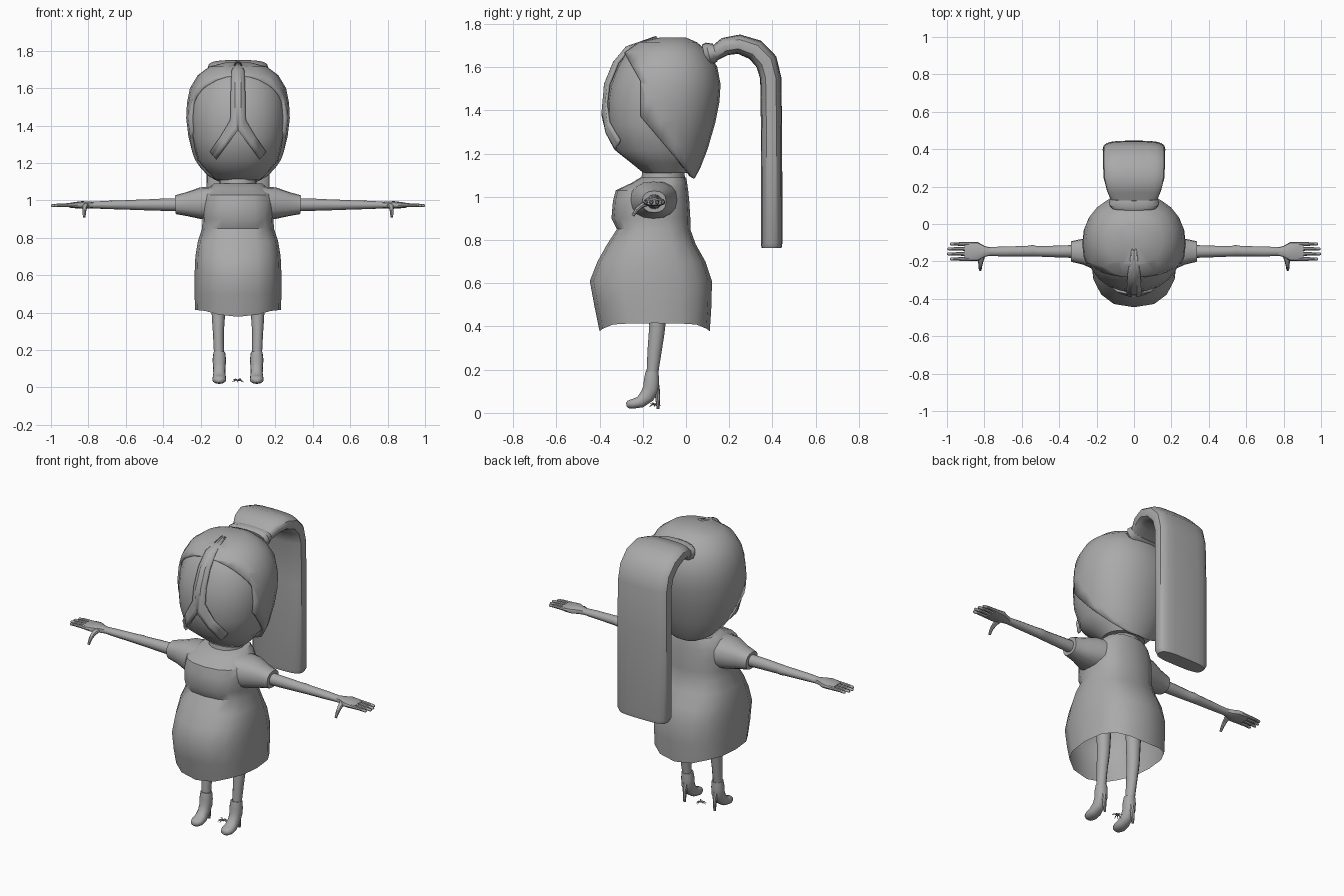
import bpy, bmesh, math, random
from mathutils import Vector as V

if "Cube" in bpy.data.objects:
    bpy.data.objects.remove(bpy.data.objects["Cube"])

grey = bpy.data.materials.new("plain_grey")
grey.diffuse_color = (0.4, 0.4, 0.4, 1)
grey.use_nodes = True
grey.node_tree.nodes["Principled BSDF"].inputs["Base Color"].default_value = grey.diffuse_color


def finish(name, bm, mirror=False, thick=0, offset=-1):
    bmesh.ops.recalc_face_normals(bm, faces=bm.faces)
    me = bpy.data.meshes.new(name)
    bm.to_mesh(me)
    bm.free()
    me.materials.append(grey)
    ob = bpy.data.objects.new(name, me)
    bpy.context.collection.objects.link(ob)
    if thick:
        m = ob.modifiers.new("thickness", 'SOLIDIFY')
        m.thickness, m.offset = thick, offset
    if mirror:
        ob.modifiers.new("mirror", 'MIRROR').use_clip = False
    return ob


def loft(rings, side=V((1, 0, 0)), up=None, n=2.0, seg=16, caps=(True, True)):
    """Skin superellipse rings (centre, half width, half depth) along a path."""
    bm = bmesh.new()
    pts = [V(r[0]) for r in rings]
    loops = []
    for i, (c, a, b) in enumerate(rings):
        t = pts[min(i + 1, len(pts) - 1)] - pts[max(i - 1, 0)]
        u = up or t.cross(side).normalized()
        loop = []
        for k in range(seg):
            w = 2 * math.pi * k / seg
            cx, sy = math.cos(w), math.sin(w)
            p = pts[i] + side * (a * math.copysign(abs(cx) ** (2 / n), cx)) \
                + u * (b * math.copysign(abs(sy) ** (2 / n), sy))
            loop.append(bm.verts.new(p))
        loops.append(loop)
    for l0, l1 in zip(loops, loops[1:]):
        for k in range(seg):
            j = (k + 1) % seg
            bm.faces.new((l0[k], l0[j], l1[j], l1[k]))
    if caps[0]:
        bm.faces.new(loops[0])
    if caps[1]:
        bm.faces.new(loops[-1])
    return bm


def stack(profile, **kw):
    """Horizontal rings from (z, front y, back y, half width)."""
    return loft([((0, (f + b) / 2, z), w, (b - f) / 2) for z, f, b, w in profile],
                up=V((0, 1, 0)), **kw)


Y = V((0, 1, 0))

# dress, open at the hem, with higher hem at the sides
bm = stack([(.39, -.40, .11, .23), (.50, -.425, .118, .232), (.61, -.445, .12, .232),
            (.70, -.41, .09, .228), (.78, -.365, .045, .215), (.85, -.32, .02, .192),
            (.90, -.345, .02, .19), (.98, -.338, .015, .195), (1.03, -.325, .01, .185),
            (1.065, -.25, .005, .16), (1.09, -.21, 0, .13)], n=2.5, caps=(False, True))
for v in bm.verts:
    if v.co.z < .395:
        v.co.z += .025 * abs(v.co.x) / .23 - .012 * (abs(v.co.y + .145) > .2)
finish("dress", bm)

# sleeves
finish("sleeve", loft([((.10, -.15, .985), .12, .09), ((.20, -.15, .985), .10, .085),
                       ((.27, -.148, .98), .07, .065), ((.335, -.147, .977), .055, .05)],
                      side=Y, n=2.4), True)

# neck
finish("neck", stack([(1.04, -.22, 0, .11), (1.09, -.205, -.005, .10),
                      (1.25, -.2, -.02, .10)]))

# arms
finish("arm", loft([((.28, -.147, .977), .036, .036), ((.42, -.147, .977), .031, .032),
                    ((.52, -.146, .976), .028, .028), ((.54, -.143, .976), .031, .028),
                    ((.57, -.145, .976), .028, .026), ((.70, -.147, .976), .026, .022),
                    ((.79, -.147, .975), .024, .017)], side=Y, seg=12), True)

# hands
finish("palm", loft([((.77, -.147, .975), .022, .017), ((.80, -.147, .976), .03, .019),
                     ((.835, -.147, .976), .05, .02), ((.87, -.147, .975), .052, .017),
                     ((.905, -.147, .974), .046, .012)], side=Y, n=2.6, seg=12), True)
for i, (y, tip) in enumerate([(-.107, .985), (-.133, .997), (-.16, 1.0), (-.187, .985)]):
    finish("finger_%d" % (i + 1), loft([((.88, y, .975), .011, .011), ((.95, y, .975), .009, .009),
                                        ((tip - .006, y, .972), .008, .008), ((tip, y, .972), .004, .004)],
                                       side=Y, seg=8), True)
finish("thumb", loft([((.815, -.175, .973), .018, .014), ((.82, -.205, .96), .013, .012),
                      ((.822, -.228, .94), .01, .01), ((.822, -.246, .912), .007, .007)],
                     seg=8), True)

# legs
finish("leg", loft([((.105, -.13, .62), .045, .045), ((.105, -.133, .40), .036, .037),
                    ((.105, -.137, .36), .034, .036), ((.105, -.145, .29), .029, .033),
                    ((.102, -.157, .17), .026, .026)], seg=12), True)

# high-heeled boots
finish("boot", loft([((.1, -.157, .19), .031, .031), ((.1, -.16, .15), .036, .036),
                     ((.1, -.162, .115), .034, .037), ((.1, -.18, .078), .032, .036),
                     ((.1, -.212, .05), .036, .028), ((.1, -.245, .042), .037, .023),
                     ((.1, -.268, .039), .026, .018), ((.1, -.276, .038), .012, .009)],
                    n=2.2, seg=14), True)
finish("boot_heel", loft([((.1, -.142, .125), .022, .02), ((.1, -.132, .085), .012, .012),
                          ((.1, -.129, .018), .007, .007)], seg=8), True)

# head: hair profile as (z, front y, back y, half width)
HEAD = [(1.085, -.20, .04, .14), (1.13, -.255, .065, .185), (1.22, -.33, .10, .235),
        (1.34, -.365, .135, .265), (1.44, -.367, .155, .277), (1.52, -.355, .16, .273),
        (1.60, -.325, .145, .257), (1.67, -.285, .105, .215), (1.715, -.22, .05, .155),
        (1.737, -.12, 0, .07)]
N = 2.15
face = [(z - .006 if z > 1.2 else z + .025, f + .003, b - .025, w - .02) for z, f, b, w in HEAD]
finish("face", stack(face, n=N, seg=24))

# hair shell, cut away in front of the side hairline
bm = stack(HEAD, n=N, seg=24, caps=(False, True))
cuts = [(V((0, -.21, 1.4)), V((0, -1, 0))),             # temple
        (V((0, -.225, 1.56)), V((0, -.11, -.062))),     # forehead
        (V((0, -.12, 1.265)), V((0, -.165, -.14)))]     # jaw
for co, no in cuts:
    bmesh.ops.bisect_plane(bm, geom=bm.verts[:] + bm.edges[:] + bm.faces[:],
                           plane_co=co, plane_no=no)


def open_face(f):
    temple, brow, jaw = [(f.calc_center_median() - co).dot(no) > 0 for co, no in cuts]
    return (temple and brow) or (jaw and f.calc_center_median().z < 1.36)


bmesh.ops.delete(bm, geom=[f for f in bm.faces if open_face(f)], context='FACES')
finish("hair", bm, thick=.022)


def on_head(x, z, lift=.01):
    """Point on the front of the head."""
    for (z0, f0, b0, w0), (z1, f1, b1, w1) in zip(HEAD, HEAD[1:]):
        if z <= z1:
            break
    t = (z - z0) / (z1 - z0)
    f, b, w = f0 + (f1 - f0) * t, b0 + (b1 - b0) * t, w0 + (w1 - w0) * t
    return V((x, (f + b) / 2 - (b - f) / 2 * (1 - min(1, x / w) ** N) ** (1 / N) - lift, z))


# forked strip running down the forehead, with a raised middle ridge
outer = [(.012, 1.735), (.032, 1.69), (.036, 1.62), (.038, 1.52), (.04, 1.43), (.09, 1.345), (.147, 1.262)]
inner = [(0, 1.737), (0, 1.69), (0, 1.62), (0, 1.52), (0, 1.375), (.06, 1.295), (.115, 1.22)]
bm = bmesh.new()
rows = []
for (xo, zo), (xi, zi) in zip(outer, inner):
    row = [on_head(xo, zo, .004), on_head(xo * .6 + xi * .4, zo * .6 + zi * .4, .008),
           on_head(xo * .35 + xi * .65, zo * .35 + zi * .65, .018), on_head(xi, zi, .018)]
    rows.append([bm.verts.new(p) for p in row])
for r0, r1 in zip(rows, rows[1:]):
    for k in range(3):
        bm.faces.new((r0[k], r0[k + 1], r1[k + 1], r1[k]))
finish("forehead_strip", bm, True, thick=.014, offset=0)

# ponytail and its tie
finish("ponytail", loft([((0, .07, 1.645), .09, .04), ((0, .13, 1.662), .125, .034),
                         ((0, .18, 1.695), .145, .042), ((0, .245, 1.706), .162, .045),
                         ((0, .32, 1.68), .166, .05), ((0, .372, 1.625), .166, .052),
                         ((0, .392, 1.55), .166, .049), ((0, .396, 1.3), .168, .049),
                         ((0, .396, .785), .168, .05), ((0, .396, .762), .155, .046)],
                        n=3.2, seg=20))
finish("hair_tie", loft([((0, .085, 1.655), .12, .05), ((0, .105, 1.66), .135, .055),
                         ((0, .135, 1.668), .13, .042)], n=2.6, seg=16))

# small tangle of fine strands between the boots
random.seed(4)
for i in range(8):
    a = math.pi * i / 4 + random.uniform(-.2, .2)
    d = V((math.cos(a) * .032, math.sin(a) * .028, random.uniform(-.012, .006)))
    c = V((0, -.143, .038))
    finish("strand_%d" % (i + 1), loft([(c, .004, .004), (c + d * .5 + V((0, 0, .006)), .003, .003),
                                        (c + d, .001, .001)], up=V((0, 0, 1)),
                                       side=V((-d.y, d.x, 0)).normalized(), seg=5))

# smooth shading with sharp creases
for ob in bpy.context.collection.objects:
    ob.select_set(True)
    bpy.context.view_layer.objects.active = ob
bpy.ops.object.shade_smooth_by_angle(angle=math.radians(40))
